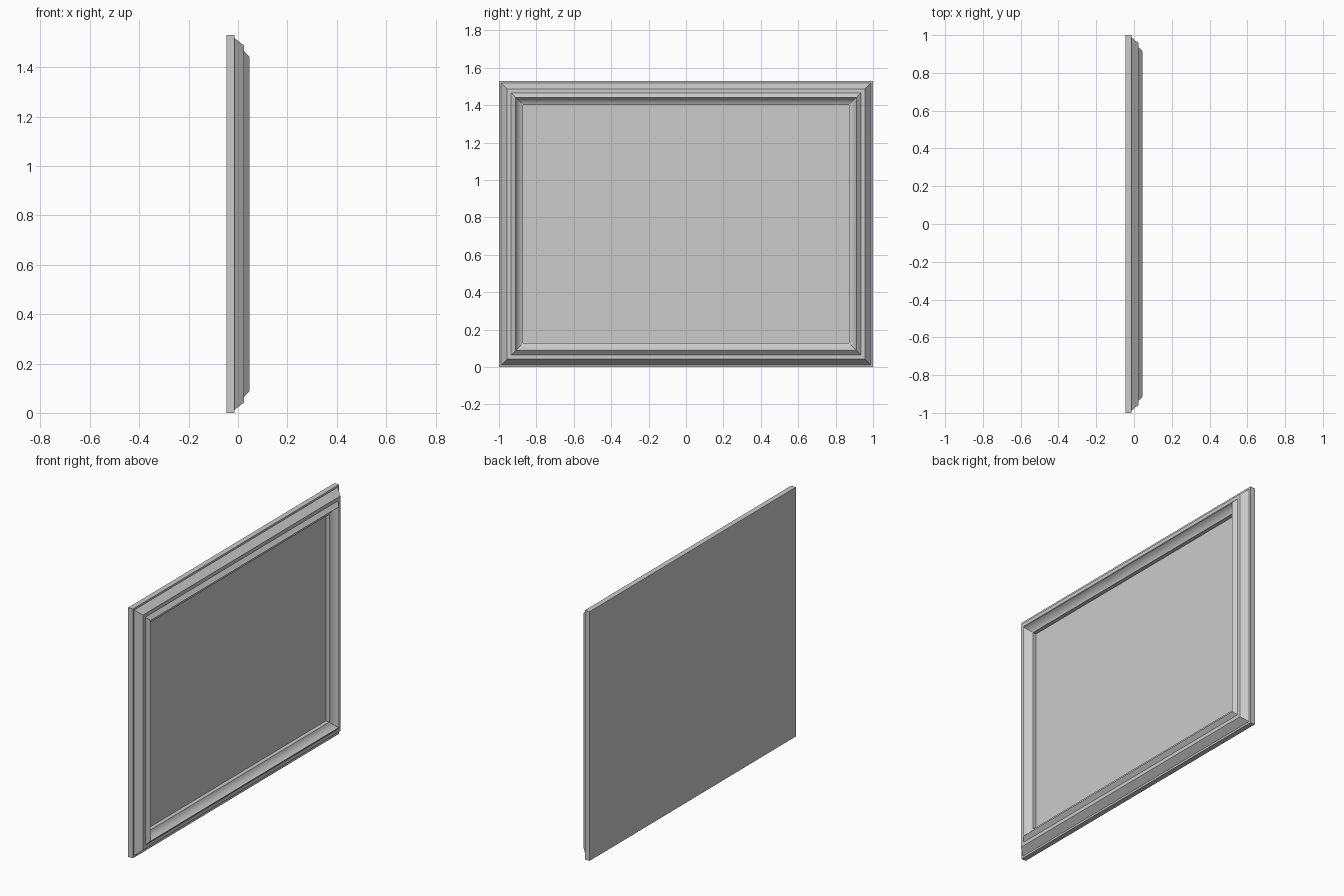
import bpy, bmesh

if "Cube" in bpy.data.objects:
    bpy.data.objects.remove(bpy.data.objects["Cube"])

W, H = 1.0, 1.53            # half width (y), height (z)
BACK, BOARD = -0.046, -0.014


def finish(bm, name):
    bmesh.ops.recalc_face_normals(bm, faces=bm.faces)
    me = bpy.data.meshes.new(name)
    bm.to_mesh(me)
    bm.free()
    ob = bpy.data.objects.new(name, me)
    bpy.context.collection.objects.link(ob)
    return ob


def rect(bm, x, d):
    """Rectangle of four vertices, inset by d from the outer edge, at depth x."""
    return [bm.verts.new((x, y, z)) for y, z in
            ((-W + d, d), (W - d, d), (W - d, H - d), (-W + d, H - d))]


def bridge(bm, a, b):
    for i in range(4):
        j = (i + 1) % 4
        bm.faces.new((a[i], a[j], b[j], b[i]))


# Flat backing board, whose front is the picture panel
bm = bmesh.new()
back, front = rect(bm, BACK, 0), rect(bm, BOARD, 0)
bridge(bm, back, front)
bm.faces.new(back)
bm.faces.new(front)
finish(bm, "backing_panel")

# Moulding profile (depth x, inset d): two bevelled steps, cove, inner wall
profile = [(BOARD, 0.012), (0.025, 0.043), (0.025, 0.065)]
p0, p1, p2 = (0.046, 0.088), (0.018, 0.100), (0.010, 0.128)
N = 8
for k in range(N + 1):
    t = k / N
    profile.append(tuple((1 - t) ** 2 * a + 2 * t * (1 - t) * b + t * t * c
                         for a, b, c in zip(p0, p1, p2)))
profile.append((BOARD, 0.128))

# Mitred moulding: the profile carried round the rectangle
bm = bmesh.new()
rings = [rect(bm, x, d) for x, d in profile]
for a, b in zip(rings, rings[1:] + rings[:1]):
    bridge(bm, a, b)
moulding = finish(bm, "frame_moulding")
bpy.context.view_layer.objects.active = moulding
moulding.select_set(True)
bpy.ops.object.shade_smooth_by_angle(angle=0.45)
